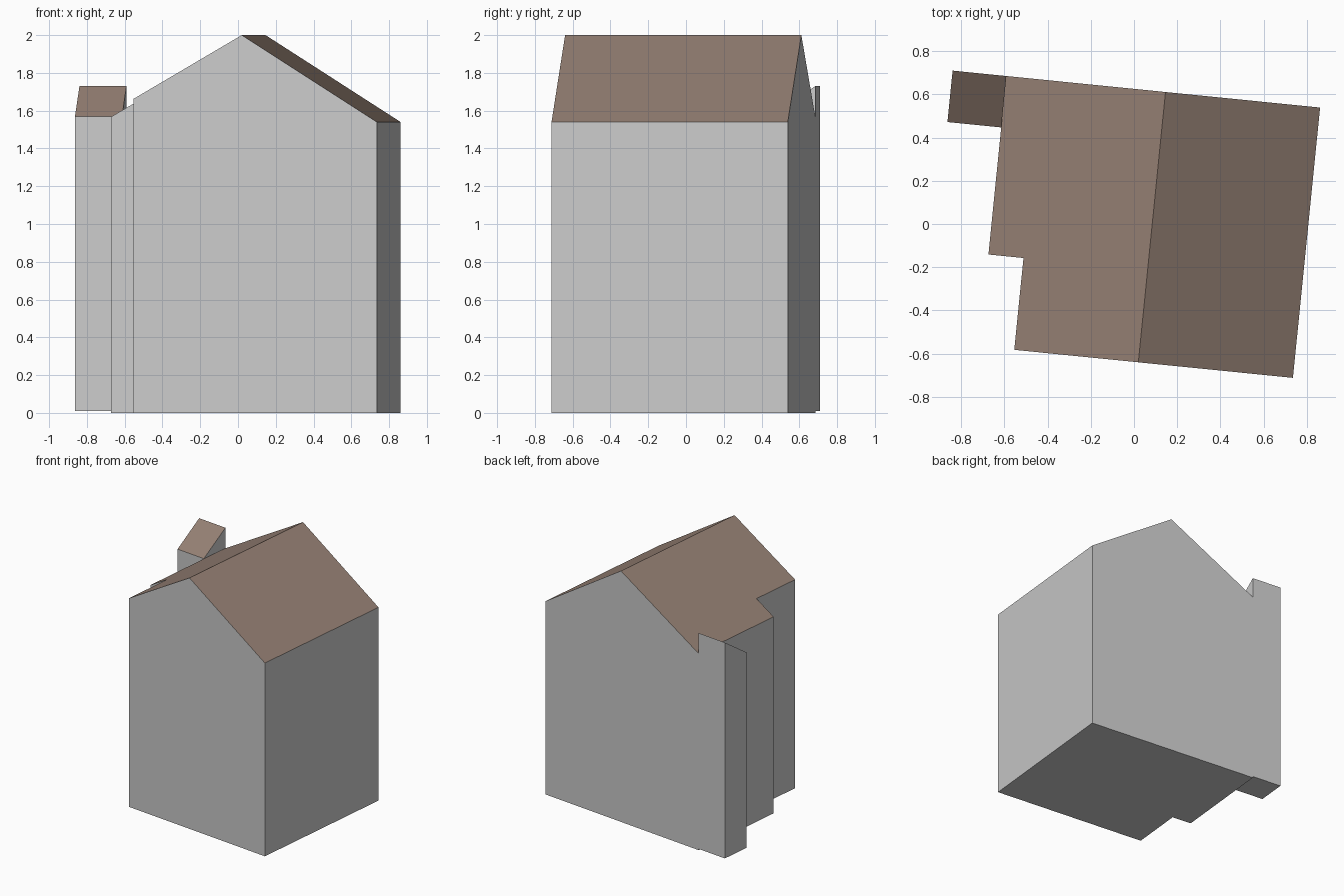
import bpy, bmesh, math
from mathutils import Matrix

if "Cube" in bpy.data.objects:
    bpy.data.objects.remove(bpy.data.objects["Cube"])


def material(name, rgb):
    m = bpy.data.materials.new(name)
    m.diffuse_color = (*rgb, 1)
    m.use_nodes = True
    m.node_tree.nodes["Principled BSDF"].inputs["Base Color"].default_value = m.diffuse_color
    return m


WALL = material("grey wall", (0.60, 0.60, 0.60))
ROOF = material("brown roof", (0.30, 0.216, 0.174))

# Plan frame: u along the gable, v along the ridge, origin under the front ridge end
PLACE = Matrix.Translation((0.02, -0.64, 0)) @ Matrix.Rotation(-math.atan(0.1005), 4, 'Z')


def block(name, outline, height, roofs, base=0.0):
    """Extrude a plan outline up to a height rule; roofs list outline indices."""
    bm = bmesh.new()
    low = [bm.verts.new((u, v, base)) for u, v in outline]
    top = [bm.verts.new((u, v, height(u, v))) for u, v in outline]
    n = len(outline)
    bm.faces.new(low[::-1])
    for i in range(n):
        j = (i + 1) % n
        bm.faces.new((low[i], low[j], top[j], top[i]))
    for idx in roofs:
        bm.faces.new([top[i] for i in idx]).material_index = 1
    # merge the coplanar gable halves
    bmesh.ops.dissolve_limit(bm, angle_limit=0.01, verts=bm.verts, edges=bm.edges,
                             delimit={'MATERIAL'})
    bmesh.ops.recalc_face_normals(bm, faces=bm.faces)
    bm.transform(PLACE)
    me = bpy.data.meshes.new(name)
    bm.to_mesh(me)
    bm.free()
    me.materials.append(WALL)
    me.materials.append(ROOF)
    ob = bpy.data.objects.new(name, me)
    bpy.context.collection.objects.link(ob)
    return ob


DEPTH = 1.257

# Main house: gabled body with a step in its left wall
block("house",
      [(0, 0), (0.719, 0), (0.719, DEPTH), (0, DEPTH),
       (-0.740, DEPTH), (-0.740, 0.427), (-0.577, 0.427), (-0.577, 0)],
      lambda u, v: 2 - (0.64 * u if u > 0 else -0.586 * u),
      [(0, 1, 2, 3), (0, 3, 4, 5, 6, 7)])

# Narrow side annex with a roof rising to the back
block("side_annex",
      [(-0.990, 1.018), (-0.740, 1.018), (-0.740, DEPTH), (-0.990, DEPTH)],
      lambda u, v: 1.568 + 0.162 * (v - 1.018) / (DEPTH - 1.018),
      [(0, 1, 2, 3)], base=0.01)
